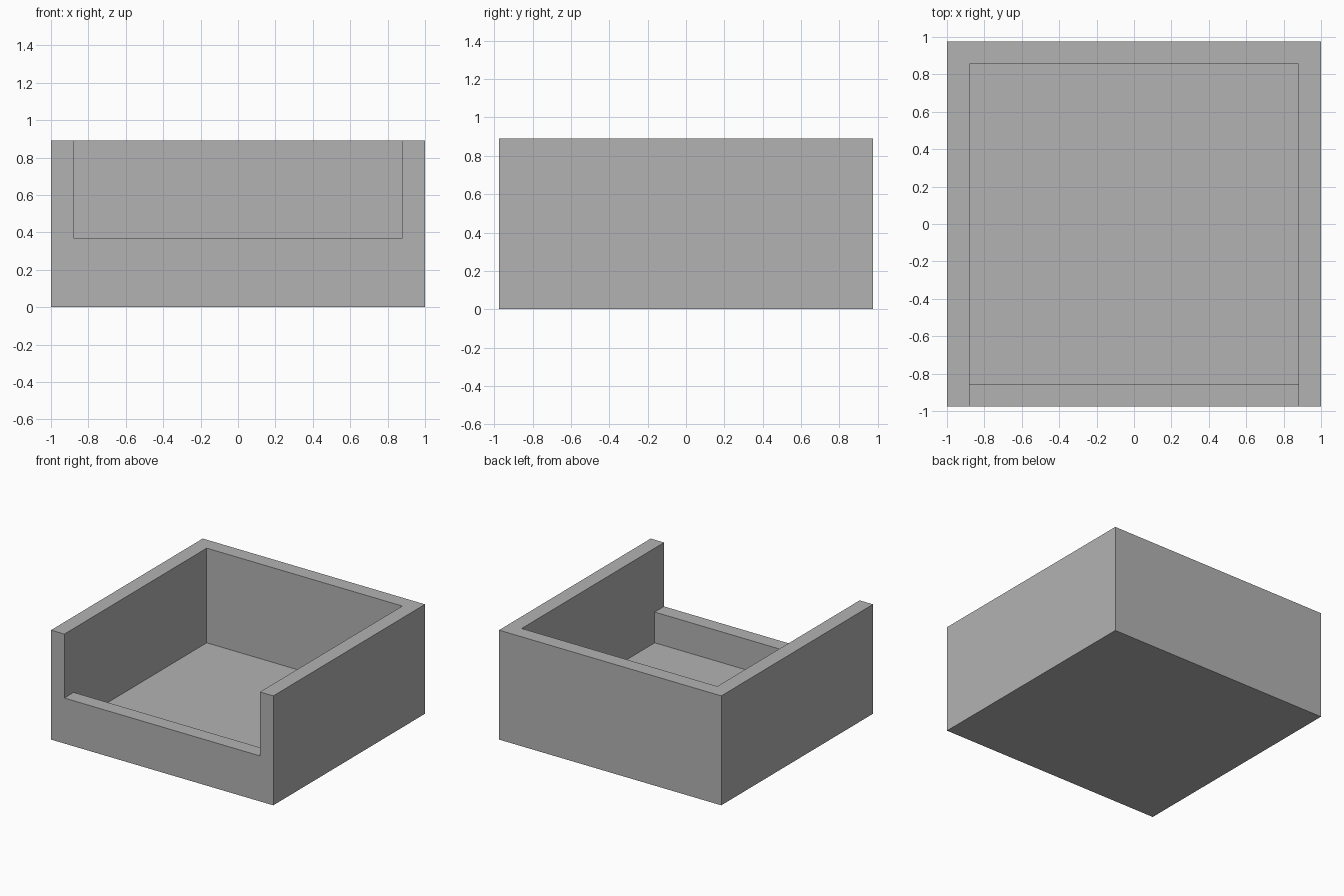
import bpy
import bmesh

cube = bpy.data.objects.get("Cube")
if cube:
    bpy.data.objects.remove(cube, do_unlink=True)

# Overall sizes
HALF_X, HALF_Y, HEIGHT = 1.0, 0.975, 0.89
WALL, FLOOR, FRONT_LIP = 0.12, 0.12, 0.37

grey = bpy.data.materials.new("plain_grey")
grey.use_nodes = True
colour = (0.45, 0.45, 0.45, 1)
grey.diffuse_color = colour
grey.node_tree.nodes["Principled BSDF"].inputs["Base Color"].default_value = colour


def side_profile_solid(name, profile, half_width):
    """Extrude a (y, z) side profile along x, centred on x = 0."""
    bm = bmesh.new()
    face = bm.faces.new([bm.verts.new((-half_width, y, z)) for y, z in profile])
    extruded = bmesh.ops.extrude_face_region(bm, geom=[face])
    verts = [v for v in extruded["geom"] if isinstance(v, bmesh.types.BMVert)]
    bmesh.ops.translate(bm, verts=verts, vec=(2 * half_width, 0, 0))
    bmesh.ops.recalc_face_normals(bm, faces=bm.faces)
    mesh = bpy.data.meshes.new(name)
    bm.to_mesh(mesh)
    bm.free()
    mesh.materials.append(grey)
    obj = bpy.data.objects.new(name, mesh)
    bpy.context.collection.objects.link(obj)
    return obj


# Solid outer block
tray = side_profile_solid("open_front_tray", [
    (-HALF_Y, 0), (HALF_Y, 0), (HALF_Y, HEIGHT), (-HALF_Y, HEIGHT)], HALF_X)

# Cavity with a step that leaves the low front lip
inner, above, ahead = HALF_Y - WALL, HEIGHT + 0.2, -HALF_Y - 0.2
cavity = side_profile_solid("cavity_cutter", [
    (ahead, FRONT_LIP), (-inner, FRONT_LIP), (-inner, FLOOR),
    (inner, FLOOR), (inner, above), (ahead, above)], HALF_X - WALL)
cavity.hide_render = True

# Cut the cavity out of the block
cut = tray.modifiers.new("hollow", "BOOLEAN")
cut.operation = "DIFFERENCE"
cut.solver = "EXACT"
cut.object = cavity
bpy.context.view_layer.objects.active = tray
tray.select_set(True)
bpy.ops.object.modifier_apply(modifier=cut.name)
bpy.data.objects.remove(cavity, do_unlink=True)
